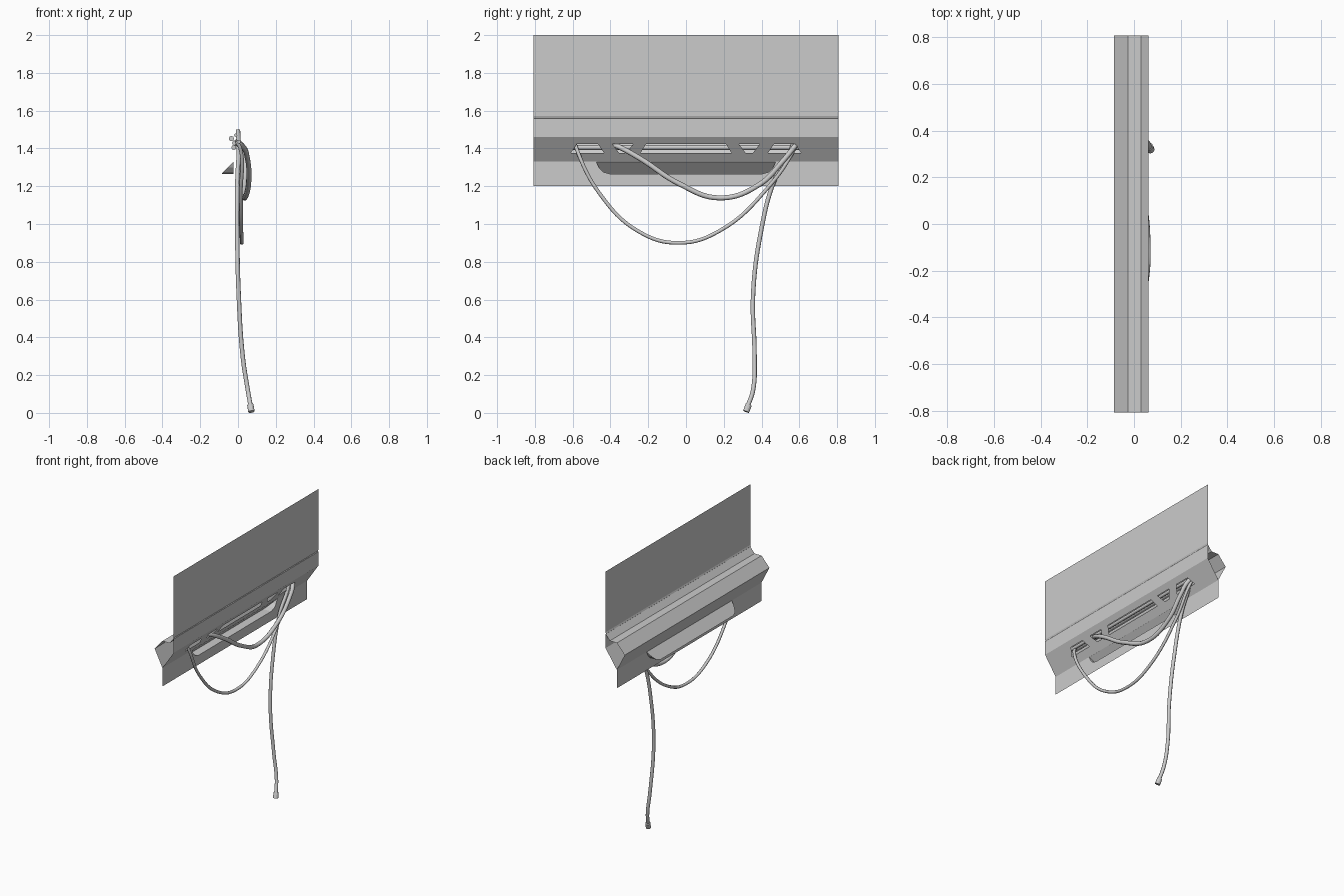
import bpy, bmesh, math
from mathutils import Vector

if "Cube" in bpy.data.objects:
    bpy.data.objects.remove(bpy.data.objects["Cube"])

W = 0.807          # half length along y
FRONT, LOW, BACK = 0.063, -0.025, -0.086   # x of front sheet, lower sheet, rear edge


def finish(name, bm, smooth=False):
    me = bpy.data.meshes.new(name)
    bm.to_mesh(me)
    bm.free()
    ob = bpy.data.objects.new(name, me)
    bpy.context.collection.objects.link(ob)
    if smooth:
        for p in me.polygons:
            p.use_smooth = True
    return ob


def strip(name, profile):
    """Folded sheet: an (x, z) profile swept along y."""
    bm = bmesh.new()
    rows = [[bm.verts.new((x, y, z)) for y in (-W, W)] for x, z in profile]
    for a, b in zip(rows, rows[1:]):
        bm.faces.new((a[0], b[0], b[1], a[1]))
    return finish(name, bm)


def pierced(name, z0, z1, x_at, holes):
    """Flat sheet from z0 to z1 with polygon holes given as (y, z)."""
    bm = bmesh.new()
    edges = []
    for loop in [[(-W, z0), (W, z0), (W, z1), (-W, z1)]] + holes:
        vs = [bm.verts.new((x_at(z), y, z)) for y, z in loop]
        edges += [bm.edges.new((vs[i], vs[i - 1])) for i in range(len(vs))]
    bmesh.ops.triangle_fill(bm, edges=edges, use_beauty=True, normal=(1, 0, 0))
    return finish(name, bm)


def cable(name, pts, r, spline='BEZIER'):
    """Round tube through the given points."""
    cu = bpy.data.curves.new(name, 'CURVE')
    cu.dimensions = '3D'
    cu.bevel_depth = r
    cu.bevel_resolution = 2
    cu.resolution_u = 8
    cu.use_fill_caps = True
    sp = cu.splines.new('BEZIER')
    sp.bezier_points.add(len(pts) - 1)
    for bp, p in zip(sp.bezier_points, pts):
        bp.co = p
        bp.handle_left_type = bp.handle_right_type = 'AUTO'
    ob = bpy.data.objects.new(name, cu)
    bpy.context.collection.objects.link(ob)
    return ob


# Upper panel, with a fine crease near its foot, down to the front edge of the slope
strip("front_panel", [(FRONT, 2.0), (FRONT, 1.572), (FRONT - 0.004, 1.562), (FRONT, 1.558), (FRONT, 1.46)])

# Rear channel housing, open at both ends
strip("rear_channel", [(FRONT, 1.56), (0.03, 1.52), (LOW, 1.52), (BACK, 1.45), (LOW, 1.33)])

# Sloping face with five trapezoid slots
Z0, Z1 = 1.377, 1.424
slots = []
for c, lo, hi in ((-0.522, 0.087, 0.056), (-0.335, 0.02, 0.056), (0, 0.24, 0.212),
                  (0.335, 0.02, 0.056), (0.522, 0.087, 0.056)):
    slots.append([(c - lo, Z0), (c + lo, Z0), (c + hi, Z1), (c - hi, Z1)])
pierced("slotted_slope", 1.33, 1.46,
        lambda z: LOW + (FRONT - LOW) * (z - 1.33) / 0.13, slots)

# Lower sheet with the tray opening
half = [(0.475, 1.3295), (0.46, 1.298), (0.44, 1.276), (0.405, 1.266)]
opening = [(y, z) for y, z in half] + [(-y, z) for y, z in reversed(half)]
pierced("lower_panel", 1.2, 1.33, lambda z: LOW, [opening])

# Wedge tray behind the opening: sloping back, floor and curved ends
bm = bmesh.new()
rim = [bm.verts.new((LOW, y, z)) for y, z in opening]
deep = [bm.verts.new((LOW - (1.3295 - z) * 0.96, y, z)) for y, z in opening]
for i in range(len(rim)):
    if i != len(rim) - 1:
        bm.faces.new((rim[i], rim[i + 1], deep[i + 1], deep[i]))
bm.faces.new(deep)
bmesh.ops.remove_doubles(bm, verts=bm.verts[:], dist=0.0002)
finish("tray", bm)

# Cable bundle running inside the channel
for i, (x, z, r) in enumerate(((-0.035, 1.452, 0.014), (-0.022, 1.405, 0.013),
                               (0.004, 1.435, 0.011), (-0.012, 1.470, 0.009))):
    cable(f"inner_cable_{i + 1}", [(x, -0.62, z), (x, 0, z), (x, 0.62, z)], r)

# Thick short loop
cable("short_loop_cable", [(-0.02, -0.42, 1.43), (0.02, -0.37, 1.415), (0.05, -0.24, 1.345),
                           (0.056, -0.04, 1.215), (0.035, 0.18, 1.138), (0.035, 0.39, 1.21),
                           (0.04, 0.51, 1.33), (0.025, 0.575, 1.41), (-0.01, 0.60, 1.44)], 0.014)

# Thin long loop
cable("long_loop_cable", [(-0.01, -0.59, 1.44), (0.012, -0.58, 1.40), (0.015, -0.46, 1.165),
                          (0.018, -0.25, 0.96), (0.02, -0.037, 0.90), (0.018, 0.18, 0.965),
                          (0.015, 0.44, 1.20), (0.012, 0.57, 1.39), (-0.01, 0.59, 1.44)], 0.010)

# Hanging cable with a plug at the end
cable("hanging_cable", [(0.0, 0.575, 1.50), (0.004, 0.56, 1.40), (-0.003, 0.47, 1.235),
                        (-0.004, 0.395, 0.95), (0.004, 0.355, 0.62), (0.025, 0.363, 0.30),
                        (0.052, 0.355, 0.12), (0.068, 0.325, 0.03)], 0.012)
tip = Vector((0.071, 0.318, 0.008))
axis = (Vector((0.064, 0.334, 0.05)) - tip).normalized()
bm = bmesh.new()
bmesh.ops.create_cone(bm, cap_ends=True, segments=12, radius1=0.017, radius2=0.017, depth=0.04)
rot = axis.to_track_quat('Z', 'Y')
for v in bm.verts:
    v.co = rot @ v.co + tip + axis * 0.02
drop = min(v.co.z for v in bm.verts)
for v in bm.verts:
    v.co.z -= drop
finish("plug", bm)
